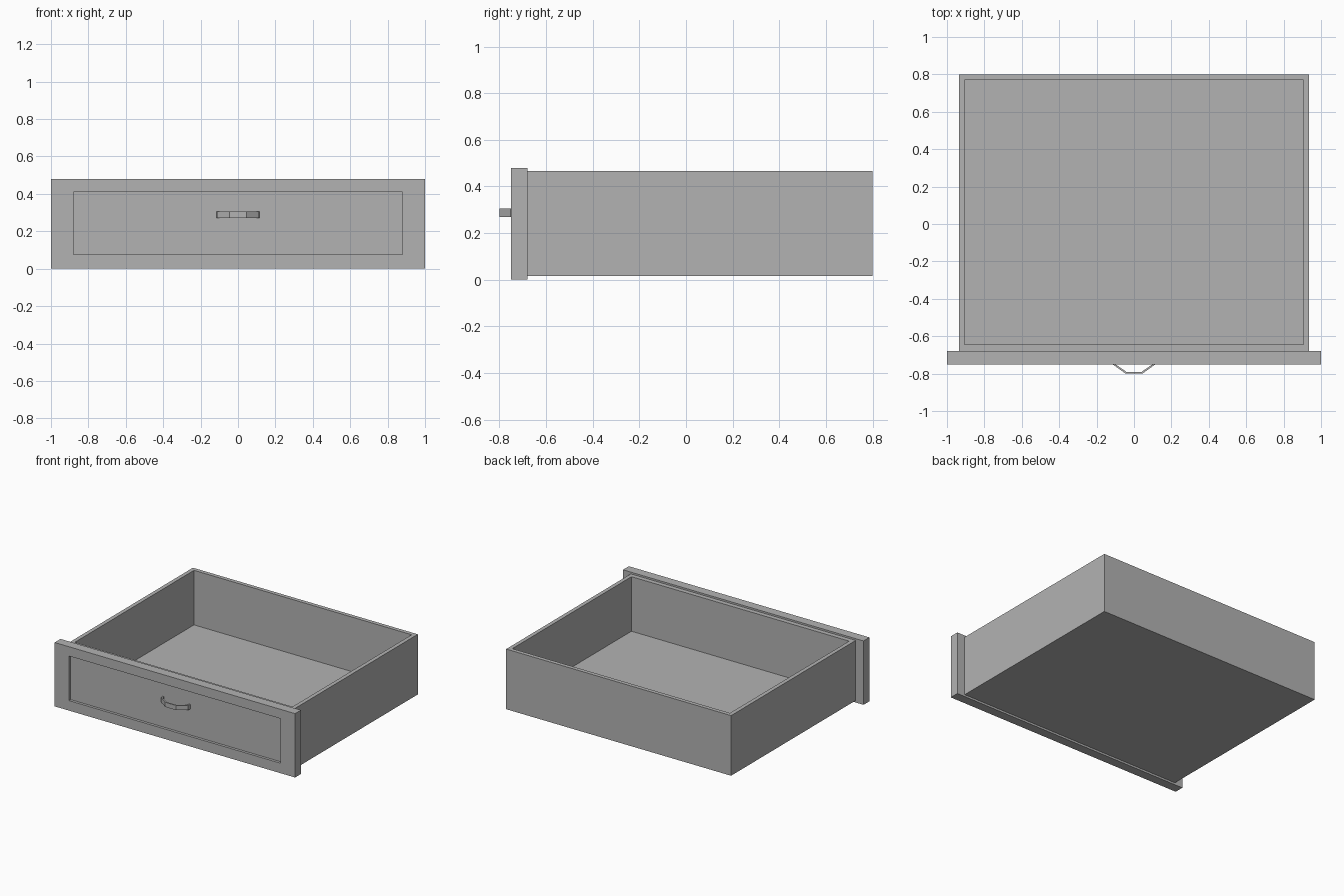
import bpy
import bmesh
from mathutils import Vector

cube = bpy.data.objects.get("Cube")
if cube:
    bpy.data.objects.remove(cube, do_unlink=True)

grey = bpy.data.materials.new("plain grey")
grey.use_nodes = True
colour = (0.45, 0.45, 0.45, 1)
grey.diffuse_color = colour
grey.node_tree.nodes["Principled BSDF"].inputs["Base Color"].default_value = colour


def finish(name, bm):
    bmesh.ops.recalc_face_normals(bm, faces=bm.faces)
    mesh = bpy.data.meshes.new(name)
    bm.to_mesh(mesh)
    bm.free()
    mesh.materials.append(grey)
    obj = bpy.data.objects.new(name, mesh)
    bpy.context.collection.objects.link(obj)
    return obj


def hollowed_box(name, low, high, direction, inner_low, inner_high, depth):
    """Box with a rectangular pocket sunk into the side facing direction."""
    low, high, direction = Vector(low), Vector(high), Vector(direction)
    centre = (low + high) / 2
    bm = bmesh.new()
    bmesh.ops.create_cube(bm, size=1)
    for v in bm.verts:
        v.co = centre + v.co * (high - low)
    bm.normal_update()
    face = max(bm.faces, key=lambda f: f.normal.dot(direction))
    # Inset the rim, then fit it to the pocket outline
    bmesh.ops.inset_individual(bm, faces=[face], thickness=0.01)
    axes = [i for i in range(3) if direction[i] == 0]
    for v in face.verts:
        for i, a, b in zip(axes, inner_low, inner_high):
            v.co[i] = a if v.co[i] < centre[i] else b
    # A second loop becomes the pocket floor
    bmesh.ops.inset_individual(bm, faces=[face], thickness=0)
    for v in face.verts:
        v.co -= direction * depth
    return finish(name, bm)


# Open tray
hollowed_box("drawer_box", (-0.935, -0.68, 0.015), (0.935, 0.8, 0.467),
             (0, 0, 1), (-0.905, -0.645), (0.905, 0.77), 0.41)

# Front board with recessed panel
hollowed_box("drawer_front", (-1, -0.75, 0), (1, -0.68, 0.48),
             (0, -1, 0), (-0.88, 0.075), (0.88, 0.41), 0.02)

# Faceted pull handle: half profiles mirrored across the middle
outer = [(0.115, -0.73), (0.112, -0.752), (0.045, -0.8)]
inner = [(0.105, -0.73), (0.102, -0.748), (0.04, -0.791)]


def mirrored(half):
    return half + [(-x, y) for x, y in reversed(half)]


bm = bmesh.new()
bottom, top = 0.27, 0.305
rings = [[[bm.verts.new((x, y, z)) for x, y in mirrored(half)]
          for half in (outer, inner)] for z in (bottom, top)]
loop = [rings[0][0], rings[0][1], rings[1][1], rings[1][0]]
for a, b in zip(loop, loop[1:] + loop[:1]):
    for i in range(len(a) - 1):
        bm.faces.new((a[i], a[i + 1], b[i + 1], b[i]))
for end in (0, -1):
    bm.faces.new([side[end] for side in loop])
finish("pull_handle", bm)
